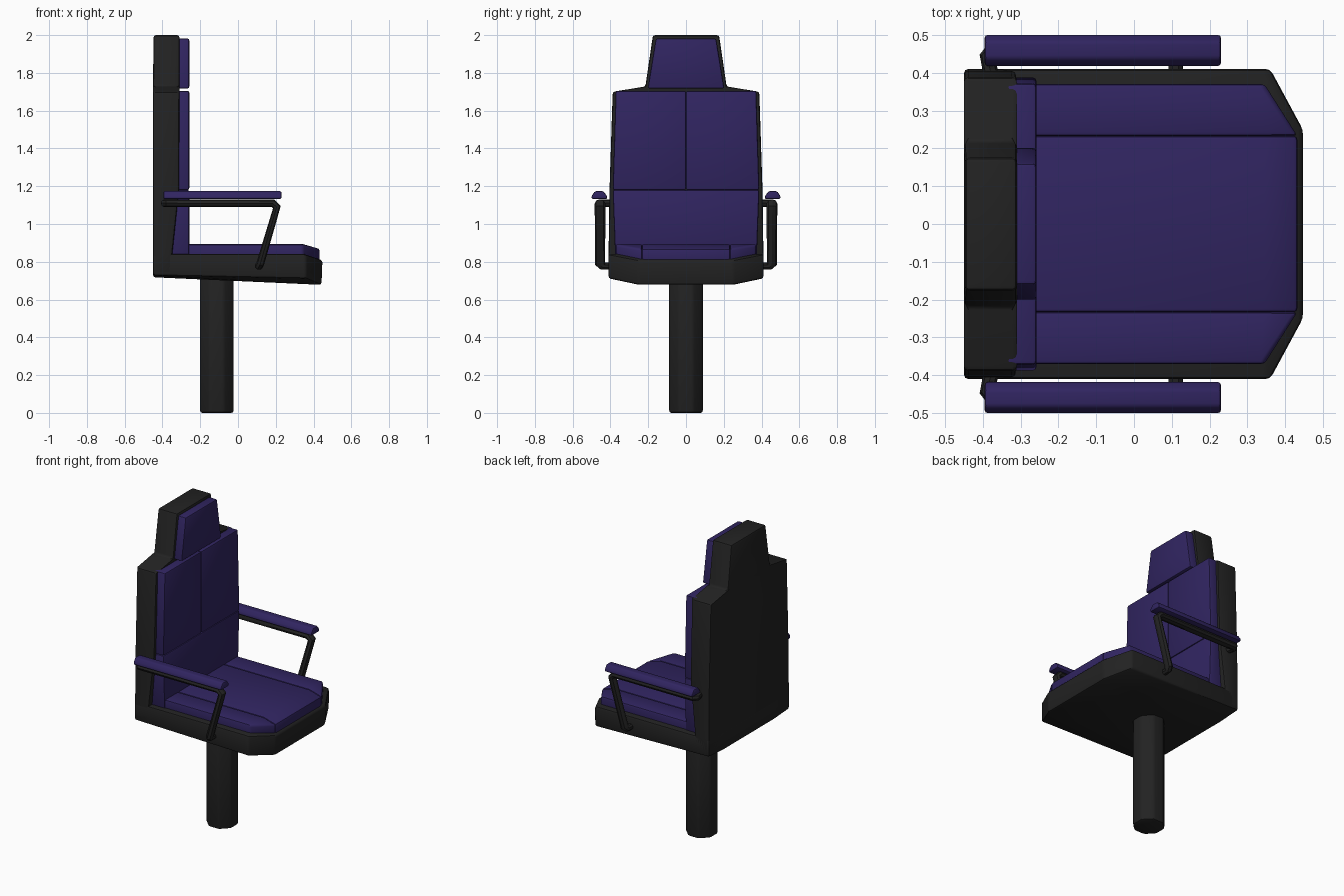
import bpy, bmesh, math

if "Cube" in bpy.data.objects:
    bpy.data.objects.remove(bpy.data.objects["Cube"])


def material(name, rgb):
    m = bpy.data.materials.new(name)
    m.diffuse_color = (*rgb, 1)
    m.use_nodes = True
    m.node_tree.nodes["Principled BSDF"].inputs["Base Color"].default_value = m.diffuse_color
    return m


BLACK = material("dark_grey_frame", (0.016, 0.016, 0.016))
PURPLE = material("purple_padding", (0.03, 0.018, 0.118))


def finish(ob, mat, bevel=0.0):
    ob.data.materials.append(mat)
    bpy.ops.object.select_all(action='DESELECT')
    bpy.context.view_layer.objects.active = ob
    ob.select_set(True)
    if bevel:
        b = ob.modifiers.new("soft_edges", 'BEVEL')
        b.width, b.segments = bevel, 2
        b.limit_method, b.angle_limit = 'ANGLE', math.radians(25)
        bpy.ops.object.modifier_apply(modifier=b.name)
    bpy.ops.object.shade_smooth_by_angle(angle=math.radians(35))


def loft(name, rings, mat, bevel):
    """Skin a list of equal-length closed rings and cap both ends."""
    bm = bmesh.new()
    vs = [[bm.verts.new(p) for p in r] for r in rings]
    n = len(vs[0])
    for a, b in zip(vs, vs[1:]):
        for i in range(n):
            j = (i + 1) % n
            bm.faces.new((a[i], a[j], b[j], b[i]))
    bm.faces.new(vs[0])
    bm.faces.new(vs[-1])
    bmesh.ops.recalc_face_normals(bm, faces=bm.faces)
    me = bpy.data.meshes.new(name)
    bm.to_mesh(me)
    bm.free()
    ob = bpy.data.objects.new(name, me)
    bpy.context.collection.objects.link(ob)
    finish(ob, mat, bevel)
    return ob


def upright(name, rows, mat, bevel):
    """Rows of (z, y0, y1, back x, front x), stacked upwards."""
    loft(name, [[(xb, y0, z), (xf, y0, z), (xf, y1, z), (xb, y1, z)]
                for z, y0, y1, xb, xf in rows], mat, bevel)


def sections(name, secs, mat, bevel):
    """Side profiles (x, z) placed along y."""
    loft(name, [[(x, y, z) for x, z in prof] for y, prof in secs], mat, bevel)


# Back shell with stepped headrest
upright("back_shell", [
    (0.735, -0.41, 0.41, -0.45, -0.35),
    (0.84, -0.41, 0.41, -0.45, -0.348),
    (1.18, -0.405, 0.405, -0.45, -0.312),
    (1.70, -0.388, 0.388, -0.45, -0.31),
    (1.728, -0.215, 0.215, -0.45, -0.31),
    (2.0, -0.175, 0.175, -0.447, -0.31)], BLACK, 0.012)

# Seat pan with clipped front corners
edge = [(-0.45, 0.728), (0.36, 0.712), (0.36, 0.84), (0.34, 0.842), (-0.45, 0.842)]
mid = [(-0.45, 0.718), (0.442, 0.678), (0.447, 0.808), (0.35, 0.842), (-0.45, 0.842)]
sections("seat_pan", [(-0.41, edge), (-0.25, mid), (0.25, mid), (0.41, edge)], BLACK, 0.012)

# Seat cushions: centre and two sides
pad_mid = [(-0.33, 0.80), (0.432, 0.79), (0.432, 0.868), (0.345, 0.893), (-0.33, 0.893)]
pad_edge = [(-0.33, 0.80), (0.345, 0.80), (0.345, 0.888), (0.335, 0.893), (-0.33, 0.893)]
sections("seat_cushion", [(-0.233, pad_mid), (0.233, pad_mid)], PURPLE, 0.01)
for s, side in ((1, "left"), (-1, "right")):
    sections(side + "_seat_cushion", [(s * 0.233, pad_mid), (s * 0.37, pad_edge)], PURPLE, 0.01)

# Back cushions
upright("lower_back_cushion", [(0.83, -0.375, 0.375, -0.38, -0.258),
                               (1.18, -0.388, 0.388, -0.34, -0.258)], PURPLE, 0.01)
for s, side in ((1, "left"), (-1, "right")):
    upright(side + "_back_cushion", [(1.18, 0, s * 0.388, -0.34, -0.258),
                                     (1.705, 0, s * 0.372, -0.34, -0.258)], PURPLE, 0.01)
upright("headrest_cushion", [(1.717, -0.203, 0.203, -0.34, -0.258),
                             (1.982, -0.16, 0.16, -0.34, -0.258)], PURPLE, 0.01)

# Armrests: padded top and bent tube
STRETCH = 1.35
tube = [(-0.375, 0.385, 1.11), (-0.388, 0.44, 1.11), (-0.375, 0.455, 1.11),
        (0.185, 0.455, 1.11), (0.206, 0.455, 1.09), (0.118, 0.455, 0.79),
        (0.11, 0.44, 0.777), (0.11, 0.385, 0.777)]
for s, side in ((1, "left"), (-1, "right")):
    half = [(0.418, 1.132), (0.418, 1.148), (0.438, 1.174),
            (0.482, 1.174), (0.5, 1.148), (0.5, 1.132)]
    loft(side + "_arm_pad", [[(x, s * y, z) for y, z in half]
                             for x in (-0.395, 0.23)], PURPLE, 0.008)
    cu = bpy.data.curves.new(side + "_arm_tube", 'CURVE')
    cu.dimensions = '3D'
    cu.bevel_depth, cu.bevel_resolution, cu.use_fill_caps = 0.021, 2, True
    sp = cu.splines.new('POLY')
    sp.points.add(len(tube) - 1)
    for p, (x, y, z) in zip(sp.points, tube):
        p.co = (x, s * y / STRETCH, z, 1)
    ob = bpy.data.objects.new(side + "_arm_tube", cu)
    bpy.context.collection.objects.link(ob)
    ob.scale.y = STRETCH
    bpy.ops.object.select_all(action='DESELECT')
    bpy.context.view_layer.objects.active = ob
    ob.select_set(True)
    bpy.ops.object.convert(target='MESH')
    finish(bpy.context.object, BLACK)

# Octagonal pedestal post
ring = [math.radians(22.5 + 45 * i) for i in range(8)]
loft("pedestal_post", [[(-0.112 + 0.096 * math.cos(a), 0.096 * math.sin(a), z) for a in ring]
                       for z in (0, 0.74)], BLACK, 0.012)
